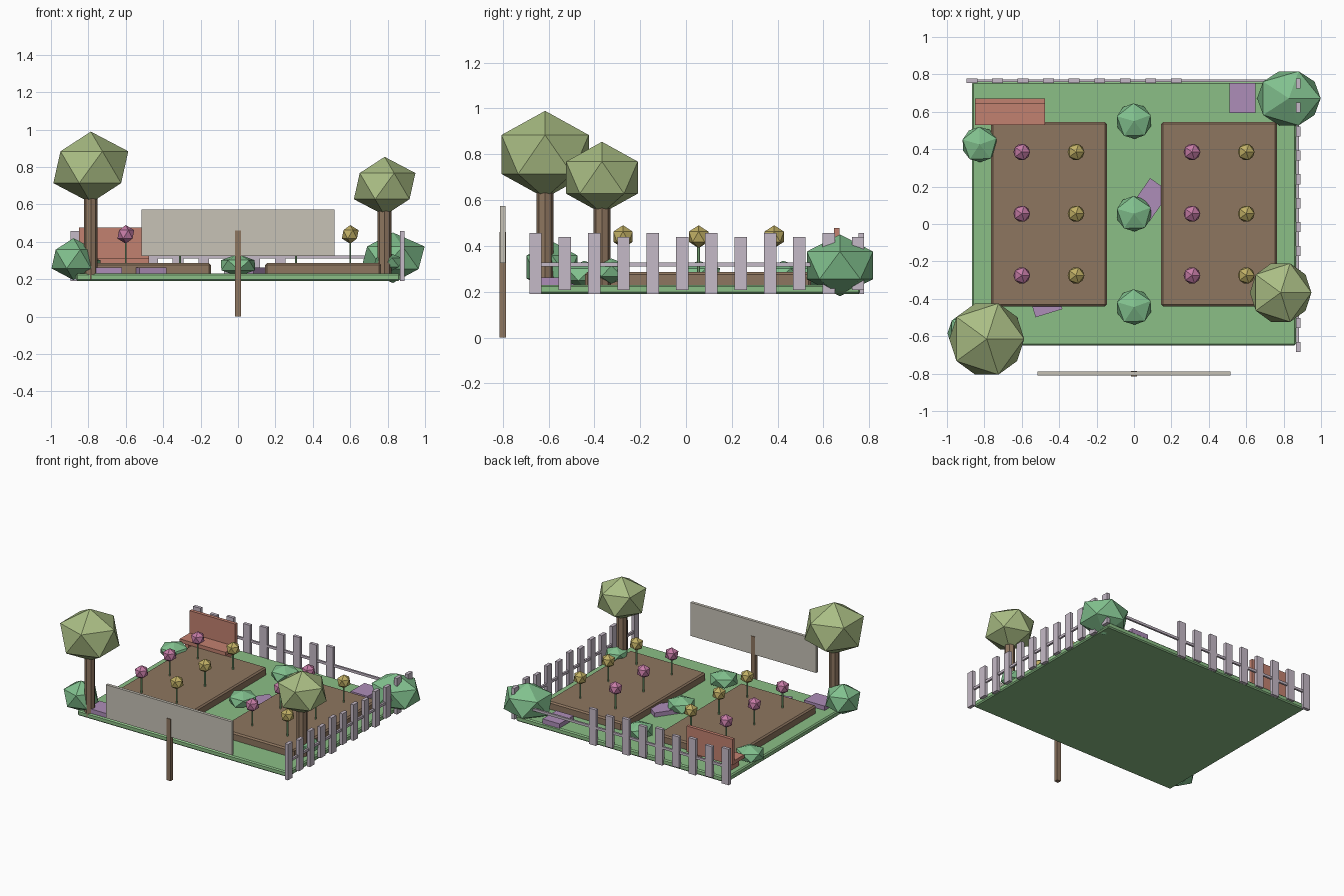
import bpy
import bmesh
from math import radians
from mathutils import Matrix, Vector

cube = bpy.data.objects.get("Cube")
if cube:
    bpy.data.objects.remove(cube, do_unlink=True)


def material(name, *rgb):
    m = bpy.data.materials.new(name)
    m.use_nodes = True
    m.diffuse_color = (*rgb, 1)
    m.node_tree.nodes["Principled BSDF"].inputs["Base Color"].default_value = (*rgb, 1)
    return m


grass = material("grass green", .26, .52, .24)
earth = material("earth brown", .27, .18, .115)
leaf = material("tree leaf green", .4, .51, .23)
shrub = material("bush green", .22, .53, .27)
stone = material("stone purple", .42, .27, .48)
brick = material("bench red", .54, .22, .16)
pale = material("fence lilac", .56, .49, .57)
board = material("board beige", .57, .54, .47)
pink = material("petal pink", .56, .2, .38)
yellow = material("petal yellow", .53, .43, .13)


def finish(name, bm, mat):
    me = bpy.data.meshes.new(name)
    bm.to_mesh(me)
    bm.free()
    me.materials.append(mat)
    ob = bpy.data.objects.new(name, me)
    bpy.context.collection.objects.link(ob)
    return ob


def box(name, x, y, z, mat, turn=0, bevel=0):
    """Box from (min, max) pairs, turned about its own centre."""
    lo, hi = Vector((x[0], y[0], z[0])), Vector((x[1], y[1], z[1]))
    bm = bmesh.new()
    bmesh.ops.create_cube(bm, size=1, matrix=Matrix.Diagonal((*(hi - lo), 1)))
    ob = finish(name, bm, mat)
    ob.location = (lo + hi) / 2
    ob.rotation_euler.z = radians(turn)
    if bevel:
        mod = ob.modifiers.new("soft_edge", 'BEVEL')
        mod.width = bevel
        mod.segments = 1
    return ob


def ball(name, at, size, mat, turn=0):
    """Twenty-sided ball with three radii."""
    bm = bmesh.new()
    bmesh.ops.create_icosphere(bm, subdivisions=1, radius=1, matrix=Matrix.Diagonal((*size, 1)))
    ob = finish(name, bm, mat)
    ob.location = at
    ob.rotation_euler.z = radians(turn)
    return ob


def rod(name, x, y, z0, z1, r, sides, mat):
    bm = bmesh.new()
    bmesh.ops.create_cone(bm, cap_ends=True, segments=sides, radius1=r, radius2=r, depth=z1 - z0)
    ob = finish(name, bm, mat)
    ob.location = (x, y, (z0 + z1) / 2)
    return ob


# Lawn and the two planting beds
box("lawn", (-.865, .865), (-.65, .76), (.19, .23), grass, bevel=.008)
for side, x in (("right", (-.765, -.145)), ("left", (.145, .765))):
    box("bed_" + side, x, (-.44, .545), (.215, .286), earth, bevel=.01)

# Flowers: pink and yellow columns in each bed
for x, colour in ((-.6, pink), (-.31, yellow), (.31, pink), (.6, yellow)):
    for y in (.385, .055, -.275):
        rod("flower_stem", x, y, .28, .42, .006, 6, grass)
        ball("flower_head", (x, y, .44), (.05, .05, .05), colour)

# Trees
for x, y, z, r in ((-.787, -.615, .799, .224), (.784, -.367, .698, .184)):
    rod("tree_trunk", x, y, .2, z - .1, .037, 8, earth)
    ball("tree_crown", (x, y, z), (r, r, r * .85), leaf)

# Bushes
for x, y, z, rx, rz, turn in (
        (-.88, -.585, .308, .131, .112, 0), (-.825, .425, .275, .106, .06, 20),
        (0, .55, .275, .106, .06, 20), (0, .055, .275, .106, .06, 20),
        (0, -.444, .275, .106, .06, 20), (.8, -.325, .29, .085, .055, 0)):
    ball("bush", (x, y, z), (rx, rx, rz), shrub, turn)
ball("corner_bush", (.828, .672, .315), (.19, .17, .135), shrub)

# Left side fence, pickets alternating in height
for i in range(12):
    y, lift = -.657 + i * .128, (i % 2) * .018
    box("side_picket", (.865, .89), (y - .027, y + .027),
        (.19 + lift, .457 - lift), pale)
box("side_rail", (.868, .883), (-.68, .775), (.31, .328), pale)

# Back fence, with pickets missing at one end
for i in range(9):
    x, lift = -.866 + i * .1365, (i % 2) * .018
    box("back_picket", (x - .029, x + .029), (.753, .777),
        (.19 + lift, .457 - lift), pale)
box("back_rail", (-.89, .87), (.758, .772), (.31, .328), pale)

# Sign on its post
box("sign_board", (-.517, .517), (-.811, -.789), (.325, .573), board)
box("sign_post", (-.016, .016), (-.815, -.785), (0, .46), earth)

# Bench
box("bench_seat", (-.85, -.475), (.53, .67), (.285, .312), brick)
box("bench_back", (-.85, -.475), (.645, .67), (.312, .478), brick)
for x in (-.82, -.535):
    box("bench_leg", (x, x + .03), (.55, .65), (.22, .285), brick)

# Stepping stones
for x, y, w, d, turn in ((.085, .13, .13, .19, -35), (.58, .674, .14, .162, 0),
                         (-.475, -.41, .15, .14, 17), (-.705, -.57, .17, .14, 0)):
    box("stepping_stone", (x - w / 2, x + w / 2), (y - d / 2, y + d / 2),
        (.22, .262), stone, turn)
